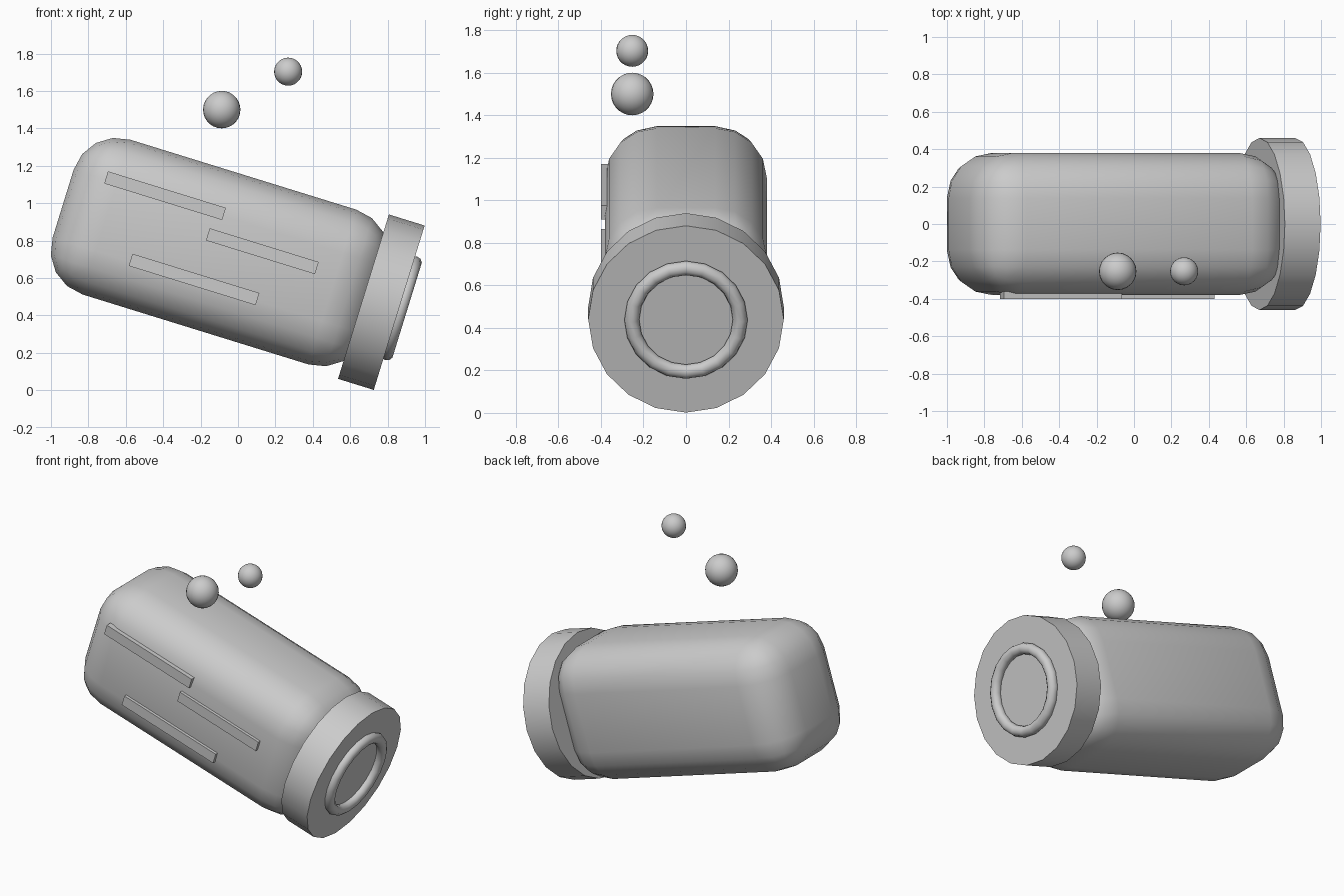
import bpy, bmesh
from math import sin, cos, radians, pi

if "Cube" in bpy.data.objects:
    bpy.data.objects.remove(bpy.data.objects["Cube"])

TILT = radians(17.2)


def place(d, n, y=0.0):
    """Point d along the tilted jar axis and n across it, as x, y, z."""
    return (d * cos(TILT) + n * sin(TILT), y, -d * sin(TILT) + n * cos(TILT))


def finish(name, angle=35):
    ob = bpy.context.object
    ob.name = name
    bpy.ops.object.shade_smooth_by_angle(angle=radians(angle))
    return ob


def box(name, size, loc, bevel=0.0, segments=4):
    bpy.ops.mesh.primitive_cube_add(size=1, location=loc, rotation=(0, TILT, 0))
    ob = bpy.context.object
    bm = bmesh.new()
    bmesh.ops.create_cube(bm, size=1)
    bmesh.ops.scale(bm, vec=size, verts=bm.verts)
    if bevel:
        bmesh.ops.bevel(bm, geom=bm.edges[:], offset=bevel, segments=segments,
                        profile=0.5, affect='EDGES')
    bm.to_mesh(ob.data)
    bm.free()
    return finish(name)


AXIS = 0.676   # height of the jar axis across the tilt

# Rounded jar body
D0, D1 = -1.188, 0.562
box("jar_body", (D1 - D0, 0.76, 0.866), place((D0 + D1) / 2, AXIS), bevel=0.243)

# Round lid and its raised ring
bpy.ops.mesh.primitive_cylinder_add(vertices=20, radius=0.46, depth=0.20,
                                    location=place(0.593, AXIS),
                                    rotation=(0, pi / 2 + TILT, 0))
finish("lid")
bpy.ops.mesh.primitive_torus_add(major_segments=20, minor_segments=10,
                                 major_radius=0.255, minor_radius=0.035,
                                 location=place(0.704, AXIS),
                                 rotation=(0, pi / 2 + TILT, 0))
finish("lid_ring", 60)

# Raised strips on the front
for i, (x, z, length) in enumerate([(-0.39, 1.04, 0.66), (0.13, 0.743, 0.61),
                                    (-0.235, 0.592, 0.71)]):
    box(f"front_strip_{i + 1}", (length, 0.04, 0.068), (x, -0.38, z))

# Floating bubbles
for i, (x, z, r) in enumerate([(-0.087, 1.50, 0.10), (0.268, 1.703, 0.075)]):
    bpy.ops.mesh.primitive_uv_sphere_add(segments=24, ring_count=14, radius=r,
                                         location=(x, -0.253, z))
    finish(f"bubble_{i + 1}")
